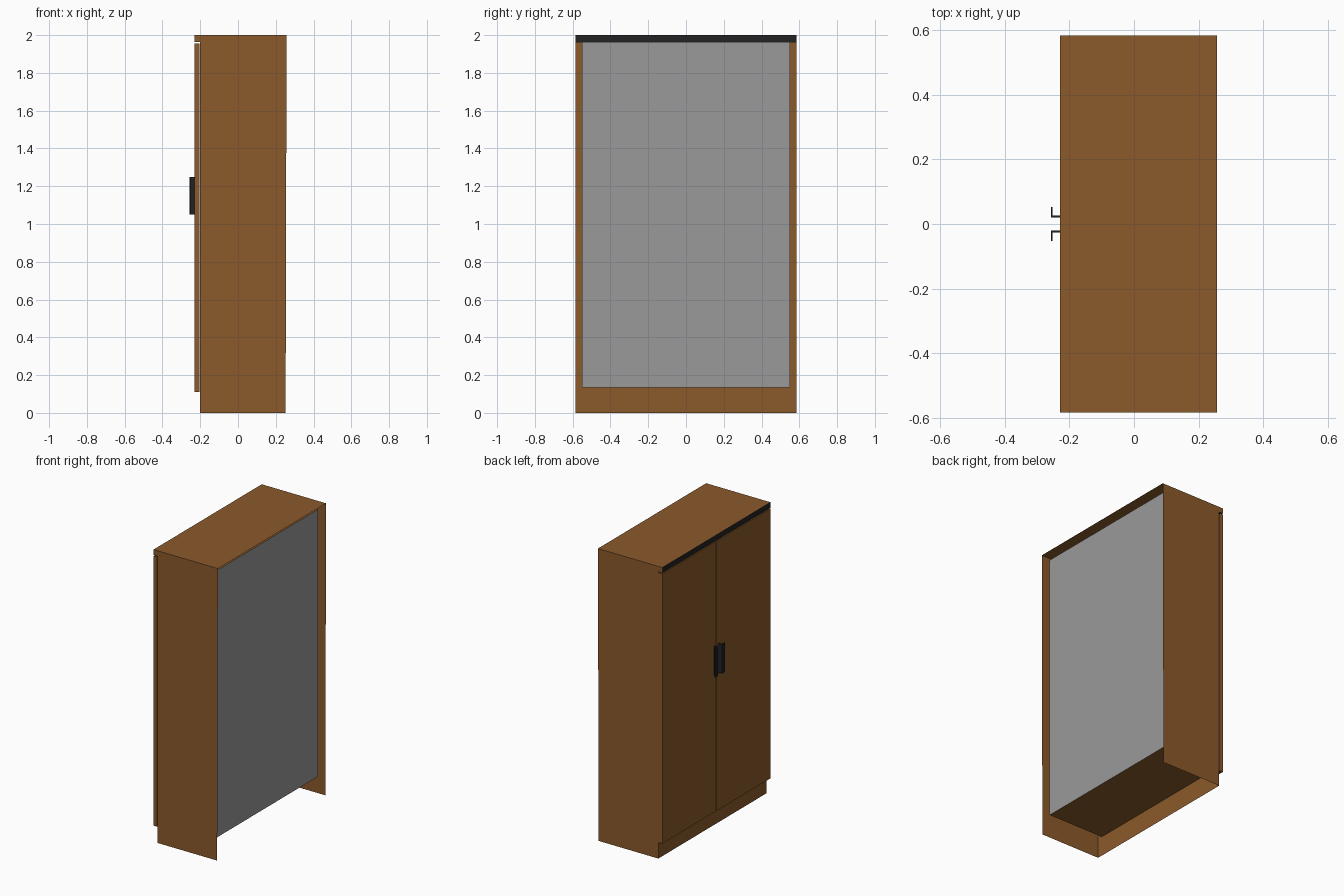
import bpy

if "Cube" in bpy.data.objects:
    bpy.data.objects.remove(bpy.data.objects["Cube"])

def mat(name, r, g, b):
    m = bpy.data.materials.new(name)
    m.diffuse_color = (r, g, b, 1)
    m.use_nodes = True
    m.node_tree.nodes["Principled BSDF"].inputs["Base Color"].default_value = m.diffuse_color
    return m

BROWN = mat("wood brown", 0.258, 0.102, 0.024)
GREY = mat("back grey", 0.323, 0.323, 0.323)
BLACK = mat("black", 0.016, 0.016, 0.017)

def mesh(name, verts, faces, m):
    me = bpy.data.meshes.new(name)
    me.from_pydata(verts, [], faces)
    me.materials.append(m)
    ob = bpy.data.objects.new(name, me)
    bpy.context.collection.objects.link(ob)
    return ob

def sheet(name, pts, m):
    return mesh(name, pts, [tuple(range(len(pts)))], m)

def rect_x(name, x, y0, y1, z0, z1, m):
    return sheet(name, [(x, y0, z0), (x, y0, z1), (x, y1, z1), (x, y1, z0)], m)

def rect_z(name, z, x0, x1, y0, y1, m):
    return sheet(name, [(x0, y0, z), (x1, y0, z), (x1, y1, z), (x0, y1, z)], m)

def prism(name, outline, z0, z1, m):
    n = len(outline)
    v = [(x, y, z0) for x, y in outline] + [(x, y, z1) for x, y in outline]
    f = [tuple(reversed(range(n))), tuple(range(n, 2 * n))]
    f += [(i, (i + 1) % n, (i + 1) % n + n, i + n) for i in range(n)]
    return mesh(name, v, f, m)

W, IW = 0.585, 0.55           # outer and inner half widths
FLOOR, CEIL = 0.135, 1.963    # inner heights
DOOR, BODY, BACK = -0.23, -0.2, 0.222

# Outer shell: thin sheets, open at the back and underneath
profile = [(BODY, 0), (0.252, 0), (0.257, 2), (DOOR, 2), (DOOR, CEIL), (BODY, CEIL)]
for side, s in (("left", 1), ("right", -1)):
    pts = [(x, s * W, z) for x, z in profile]
    sheet(side + "_outer_side", pts[::-1] if s > 0 else pts, BROWN)
    # Inner lining and front edge of each side wall
    sheet(side + "_inner_side", [(BODY, s * IW, FLOOR), (BACK, s * IW, FLOOR),
                                 (BACK, s * IW, CEIL), (BODY, s * IW, CEIL)], BROWN)
    y0, y1 = sorted((s * IW, s * W))
    rect_x(side + "_front_edge", BODY, y0, y1, FLOOR, CEIL, BROWN)
rect_z("top_panel", 2.0, DOOR, 0.257, -W, W, BROWN)
rect_x("plinth", BODY, -W, W, 0, FLOOR, BROWN)
rect_x("top_strip", DOOR, -W, W, CEIL, 2.0, BLACK)
rect_z("top_strip_underside", CEIL, DOOR, BODY, -W, W, BLACK)

# Interior
rect_z("cabinet_floor", FLOOR, BODY, BACK, -IW, IW, BROWN)
rect_z("inner_ceiling", CEIL, BODY, BACK, -IW, IW, BROWN)
rect_x("back_panel", BACK, -IW, IW, FLOOR, CEIL, GREY)
rect_z("shelf", 1.6, BODY + 0.01, BACK, -IW, IW, BROWN)
sheet("divider", [(BODY + 0.01, 0, FLOOR), (BACK, 0, FLOOR),
                  (BACK, 0, 1.6), (BODY + 0.01, 0, 1.6)], BROWN)

# Doors and L-shaped handles, mirrored about the centre
for side, s in (("left", 1), ("right", -1)):
    def flip(o):
        return o if s > 0 else [(x, -y) for x, y in reversed(o)]
    prism(side + "_door", flip([(DOOR, 0.003), (-0.203, 0.003), (-0.203, W), (DOOR, W)]),
          0.11, 1.956, BROWN)
    prism(side + "_handle", flip([(DOOR, 0.020), (DOOR, 0.026), (-0.252, 0.026),
                                  (-0.252, 0.052), (-0.258, 0.052), (-0.258, 0.020)]),
          1.05, 1.25, BLACK)
